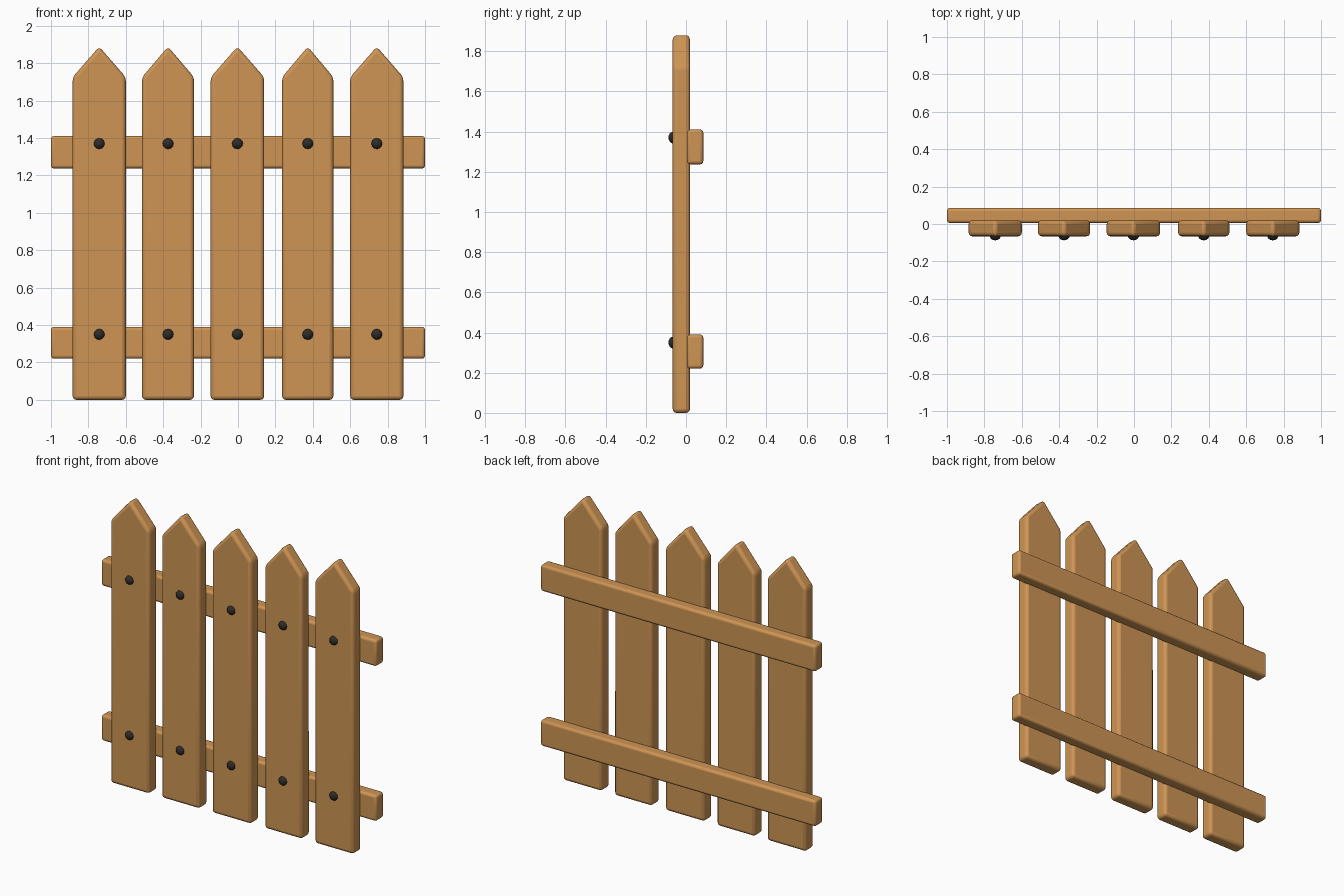
import bpy, bmesh, math

if "Cube" in bpy.data.objects:
    bpy.data.objects.remove(bpy.data.objects["Cube"])


def material(name, rgb):
    m = bpy.data.materials.new(name)
    m.diffuse_color = (*rgb, 1)
    m.use_nodes = True
    m.node_tree.nodes["Principled BSDF"].inputs["Base Color"].default_value = m.diffuse_color
    return m


wood = material("warm wood", (0.62, 0.30, 0.09))
iron = material("dark iron", (0.028, 0.025, 0.022))


def board(name, profile, y0, y1, bevel):
    """Extrude an xz outline along y, with rounded edges."""
    bm = bmesh.new()
    face = bm.faces.new([bm.verts.new((x, y0, z)) for x, z in profile])
    ext = bmesh.ops.extrude_face_region(bm, geom=[face])
    for v in ext["geom"]:
        if isinstance(v, bmesh.types.BMVert):
            v.co.y = y1
    bmesh.ops.recalc_face_normals(bm, faces=bm.faces)
    me = bpy.data.meshes.new(name)
    bm.to_mesh(me)
    bm.free()
    ob = bpy.data.objects.new(name, me)
    bpy.context.collection.objects.link(ob)
    me.materials.append(wood)
    mod = ob.modifiers.new("rounded_edges", 'BEVEL')
    mod.width = bevel
    mod.segments = 3
    mod.limit_method = 'NONE'
    smooth(ob)


def smooth(ob):
    bpy.ops.object.select_all(action='DESELECT')
    ob.select_set(True)
    bpy.context.view_layer.objects.active = ob
    bpy.ops.object.shade_smooth_by_angle(angle=math.radians(40))


# Horizontal rails at the back
for label, z0, z1 in (("lower", 0.22, 0.39), ("upper", 1.237, 1.41)):
    board(label + "_rail", [(-1, z0), (1, z0), (1, z1), (-1, z1)],
          0.005, 0.086, 0.016)

# Pointed pickets, each with two round nail heads
pickets = [(-0.742, 0.142), (-0.374, 0.139), (-0.003, 0.143),
           (0.373, 0.137), (0.742, 0.142)]
for i, (x, w) in enumerate(pickets, 1):
    outline = [(x - w, 0), (x + w, 0), (x + w, 1.725),
               (x, 1.888), (x - w, 1.725)]
    board(f"picket_{i}", outline, -0.066, 0.02, 0.02)
    for label, z in (("lower", 0.35), ("upper", 1.37)):
        bpy.ops.mesh.primitive_uv_sphere_add(
            segments=12, ring_count=8, radius=0.03,
            location=(x, -0.062, z), rotation=(math.pi / 2, 0, 0))
        nail = bpy.context.object
        nail.name = f"{label}_nail_{i}"
        nail.scale.z = 0.85
        nail.data.materials.append(iron)
        smooth(nail)
